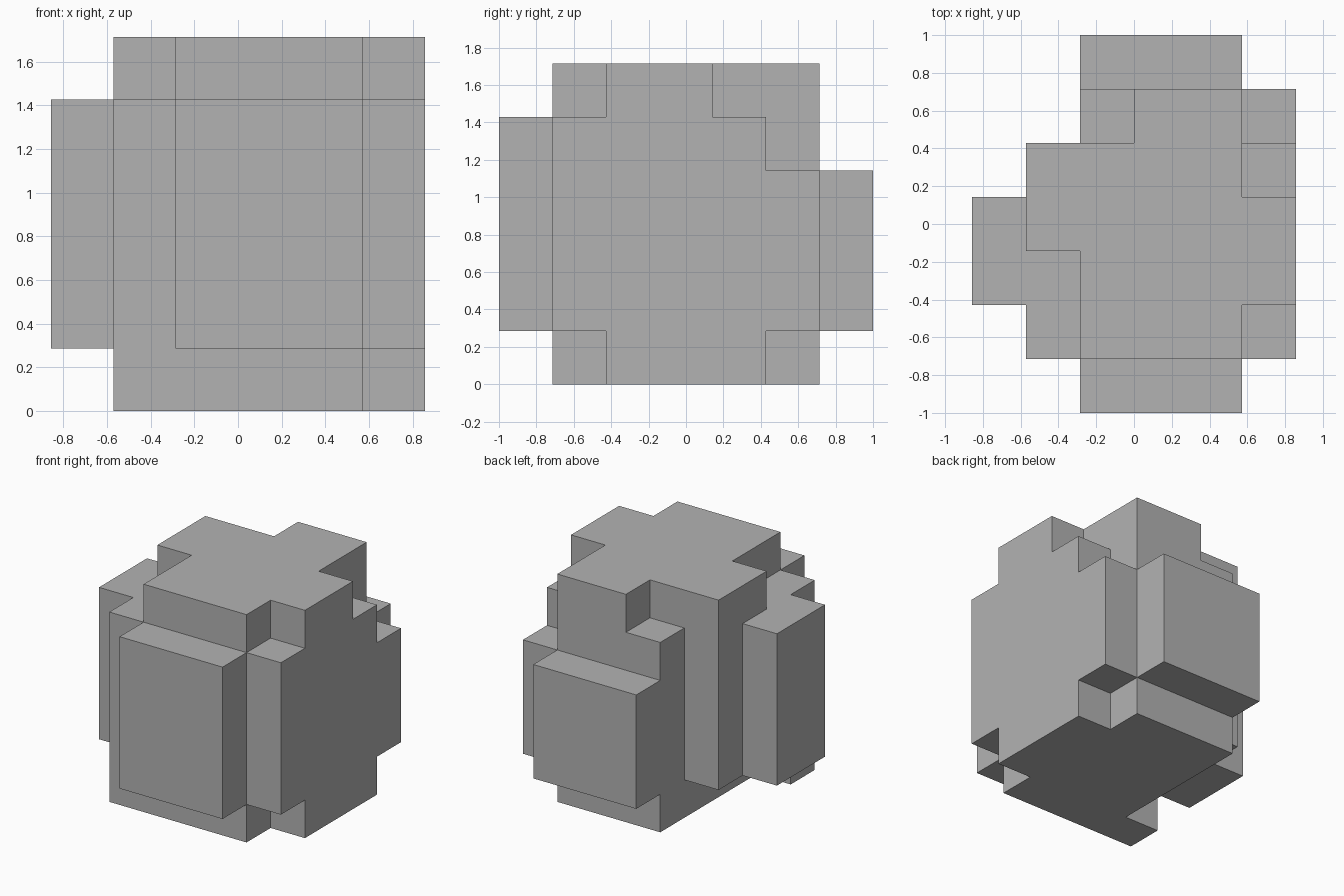
import bpy
import bmesh
import math
from itertools import product
from mathutils import Vector

if "Cube" in bpy.data.objects:
    bpy.data.objects.remove(bpy.data.objects["Cube"], do_unlink=True)

UNIT = 2 / 7                      # edge length of one block
ORIGIN = Vector((-3, -3.5, 0))    # low corner of the block grid

# Solid boxes as (low corner, high corner) in block counts
BOXES = [
    ((2, 1, 0), (5, 6, 5)),   # core
    ((2, 1, 5), (5, 5, 6)),   # crown
    ((3, 5, 5), (5, 6, 6)),   # crown, rear
    ((2, 0, 1), (5, 1, 5)),   # front slab
    ((2, 6, 1), (5, 7, 4)),   # back slab
    ((5, 2, 0), (6, 5, 1)),   # left side, foot
    ((5, 1, 1), (6, 6, 4)),   # left side, middle
    ((5, 1, 4), (6, 5, 5)),   # left side, shoulder
    ((5, 2, 5), (6, 4, 6)),   # left side, top
    ((1, 1, 0), (2, 2, 5)),   # right side, front column
    ((1, 2, 1), (2, 5, 5)),   # right side, middle
    ((1, 3, 5), (2, 5, 6)),   # right side, top
    ((0, 2, 1), (1, 4, 5)),   # right slab
]

cells = set()
for low, high in BOXES:
    cells.update(product(*(range(a, b) for a, b in zip(low, high))))

# Outer skin only: a face wherever a block meets open air
bm = bmesh.new()
for cell in cells:
    centre = Vector(cell) + Vector((0.5, 0.5, 0.5))
    for axis, sign in product(range(3), (-1, 1)):
        normal = Vector((0, 0, 0))
        normal[axis] = sign
        if tuple(int(c + n) for c, n in zip(cell, normal)) in cells:
            continue
        u = Vector((0, 0, 0))
        u[(axis + 1) % 3] = 0.5
        v = normal.cross(u)
        mid = centre + normal / 2
        corners = (mid - u - v, mid + u - v, mid + u + v, mid - u + v)
        bm.faces.new([bm.verts.new((p + ORIGIN) * UNIT) for p in corners])

# Weld the skin and merge coplanar squares into clean large faces
bmesh.ops.remove_doubles(bm, verts=bm.verts, dist=0.001)
bmesh.ops.dissolve_limit(bm, angle_limit=math.radians(1),
                         verts=bm.verts, edges=bm.edges)
mesh = bpy.data.meshes.new("block_body")
bm.to_mesh(mesh)
bm.free()

body = bpy.data.objects.new("block_body", mesh)
bpy.context.collection.objects.link(body)

# Plain grey surface
grey = bpy.data.materials.new("plain_grey")
grey.use_nodes = True
colour = (0.45, 0.45, 0.45, 1)
grey.diffuse_color = colour
grey.node_tree.nodes["Principled BSDF"].inputs["Base Color"].default_value = colour
mesh.materials.append(grey)
